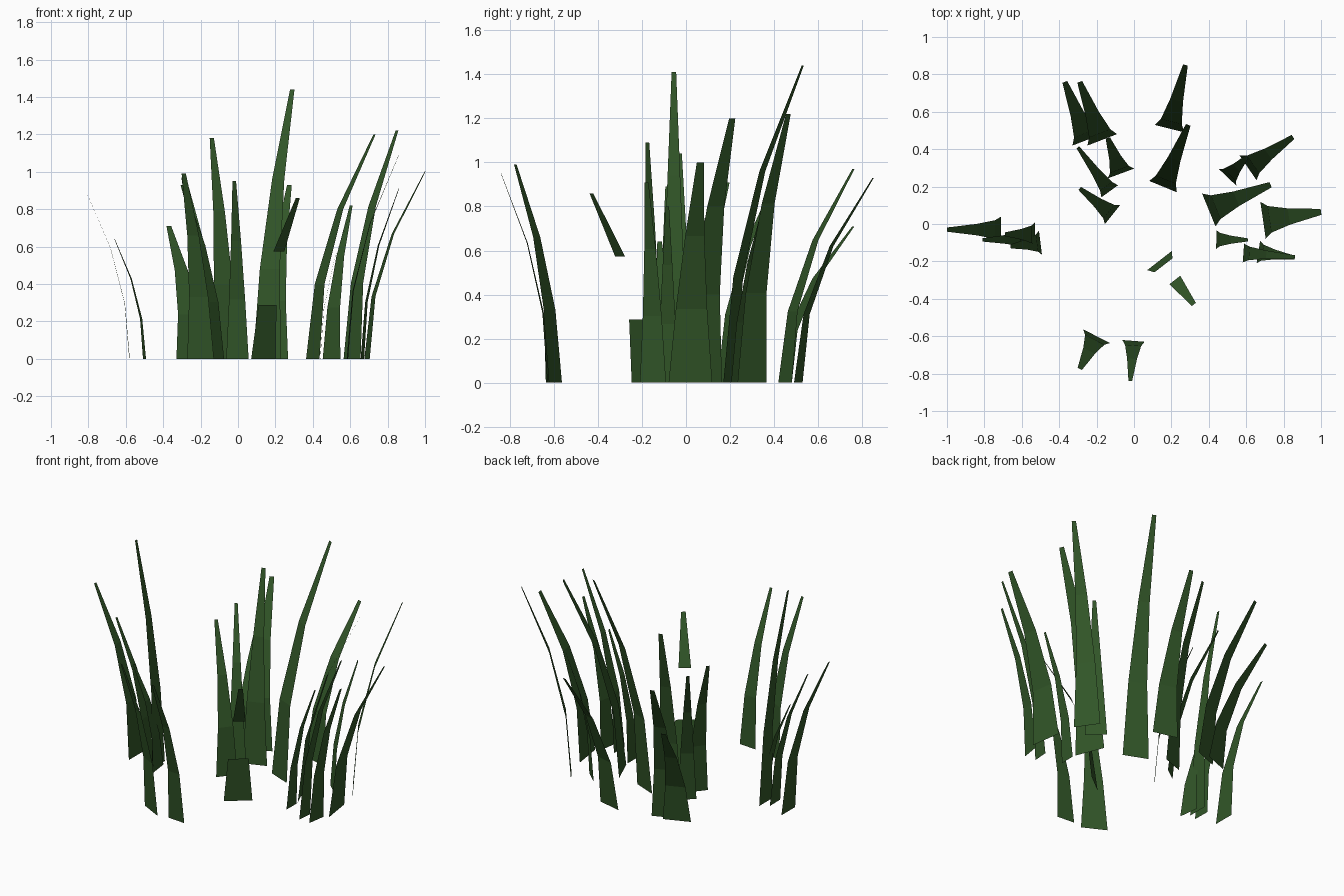
import bpy
from mathutils import Vector

cube = bpy.data.objects.get("Cube")
if cube:
    bpy.data.objects.remove(cube, do_unlink=True)

green = bpy.data.materials.new("grass_green")
green.use_nodes = True
color = (0.031, 0.092, 0.021, 1)
green.diffuse_color = color
bsdf = green.node_tree.nodes["Principled BSDF"]
bsdf.inputs["Base Color"].default_value = color
bsdf.inputs["Roughness"].default_value = 0.9


def blade(name, root, tip, height, width, skip=(), taper=0.84):
    """Three flat segments that bend outward and narrow to the tip."""
    root, tip = Vector(root), Vector(tip)
    lean = tip - root
    side = Vector((-lean.y, lean.x)).normalized()
    verts = []
    for row in range(4):
        t = row / 3
        centre = root + lean * t * t
        half = side * width * (1 - taper * t) / 2
        for p in (centre + half, centre - half):
            verts.append((p.x, p.y, height * t))
    faces = [(2 * i, 2 * i + 1, 2 * i + 3, 2 * i + 2)
             for i in range(3) if i not in skip]
    mesh = bpy.data.meshes.new(name)
    mesh.from_pydata(verts, [], faces)
    mesh.materials.append(green)
    mesh.update()
    obj = bpy.data.objects.new(name, mesh)
    bpy.context.collection.objects.link(obj)


# Each entry: root, tip, height, base width
clumps = {
    "left_blade": [
        ((-.71, -.03), (-1, -.03), 1.04, .14),
        ((-.53, -.055), (-.69, -.055), 1.41, .13),
        ((-.50, -.10), (-.66, -.12), .64, .13),
        ((-.58, -.08), (-.81, -.085), .89, .11),
    ],
    "back_blade": [
        ((-.25, .45), (-.37, .76), .71, .17),
        ((-.17, .45), (-.29, .76), .97, .17),
        ((-.07, .27), (-.14, .46), 1.18, .15),
        ((-.13, .175), (-.30, .41), .93, .11),
        ((-.115, .05), (-.29, .19), .91, .13),
        ((.19, .51), (.275, .85), .93, .16),
        ((.155, .20), (.29, .53), 1.44, .16),
    ],
    "right_blade": [
        ((.40, .075), (.73, .21), 1.20, .19),
        ((.61, .30), (.85, .465), 1.22, .16),
        ((.50, .25), (.605, .36), .82, .13),
        ((.44, -.083), (.61, -.085), .80, .10),
        ((.585, -.155), (.86, -.175), 1.09, .10),
        ((.665, -.15), (.86, -.18), .91, .12),
        ((.69, .02), (1, .065), 1.0, .20),
    ],
    "front_blade": [
        ((-.20, -.60), (-.29, -.775), .99, .16),
        ((-.003, -.625), (-.02, -.84), .95, .12),
    ],
}
for name, entries in clumps.items():
    for n, entry in enumerate(entries, 1):
        blade(f"{name}_{n}", *entry)

# Broken blade with its middle segment missing
blade("broken_blade", (.137, -.195), (.32, -.43), .86, .168, skip=(1,))
